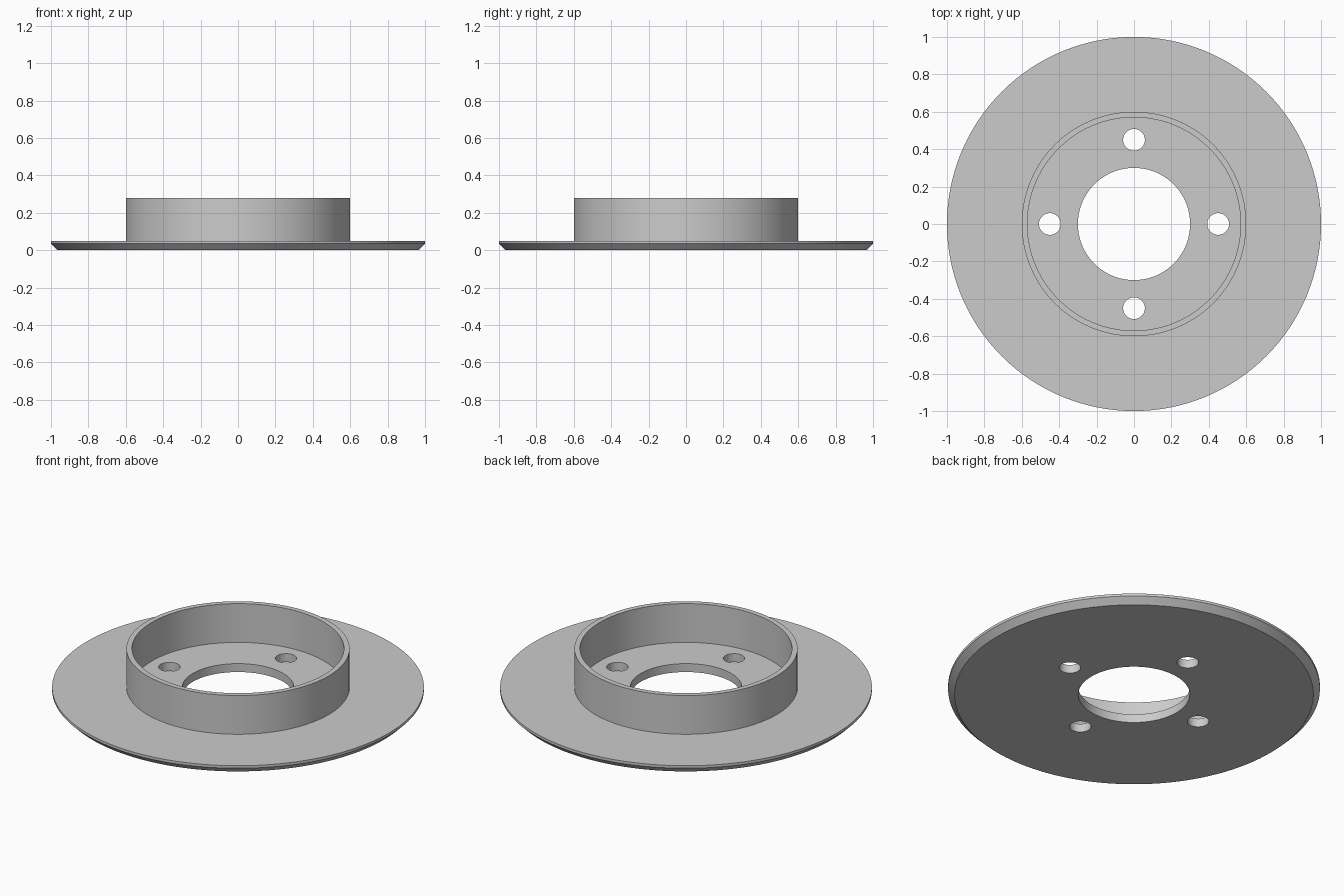
import bpy, bmesh
from math import pi, cos, sin, radians
from mathutils import Matrix, Vector

SEGMENTS = 128
HOLE_COUNT = 4
HOLE_CIRCLE, HOLE_RADIUS = 0.45, 0.058

cube = bpy.data.objects.get("Cube")
if cube:
    bpy.data.objects.remove(cube, do_unlink=True)


def make_material(name, color):
    mat = bpy.data.materials.new(name)
    mat.use_nodes = True
    mat.diffuse_color = color
    mat.node_tree.nodes["Principled BSDF"].inputs["Base Color"].default_value = color
    return mat


def make_object(name, bm):
    bmesh.ops.recalc_face_normals(bm, faces=bm.faces)
    mesh = bpy.data.meshes.new(name)
    bm.to_mesh(mesh)
    bm.free()
    obj = bpy.data.objects.new(name, mesh)
    bpy.context.collection.objects.link(obj)
    return obj


def lathe(name, profile):
    """Revolve a closed (radius, height) profile around z."""
    bm = bmesh.new()
    verts = [bm.verts.new((r, 0, z)) for r, z in profile]
    edges = [bm.edges.new((a, b)) for a, b in zip(verts, verts[1:] + verts[:1])]
    bmesh.ops.spin(bm, geom=verts + edges, cent=(0, 0, 0), axis=(0, 0, 1),
                   angle=2 * pi, steps=SEGMENTS, use_merge=True)
    bmesh.ops.remove_doubles(bm, verts=bm.verts, dist=1e-5)
    return make_object(name, bm)


# Flanged disc: chamfered lower rim, raised collar, flat floor, centre bore
disc = lathe("flanged_disc", [
    (0.30, 0.0), (0.965, 0.0), (1.0, 0.035), (1.0, 0.05),
    (0.60, 0.05), (0.60, 0.28), (0.57, 0.28), (0.57, 0.05), (0.30, 0.05),
])
disc.data.materials.append(make_material("plain_grey", (0.6, 0.6, 0.6, 1)))

# Bolt holes through the floor
bm = bmesh.new()
for i in range(HOLE_COUNT):
    a = 2 * pi * i / HOLE_COUNT
    spot = Vector((HOLE_CIRCLE * cos(a), HOLE_CIRCLE * sin(a), 0.025))
    bmesh.ops.create_cone(bm, cap_ends=True, segments=48, radius1=HOLE_RADIUS,
                          radius2=HOLE_RADIUS, depth=0.2,
                          matrix=Matrix.Translation(spot))
cutter = make_object("bolt_hole_cutter", bm)
cutter.hide_render = True

bpy.ops.object.select_all(action="DESELECT")
disc.select_set(True)
bpy.context.view_layer.objects.active = disc
holes = disc.modifiers.new("bolt_holes", "BOOLEAN")
holes.operation = "DIFFERENCE"
holes.solver = "EXACT"
holes.object = cutter
bpy.ops.object.modifier_apply(modifier=holes.name)
bpy.data.objects.remove(cutter, do_unlink=True)

bpy.ops.object.shade_smooth_by_angle(angle=radians(30))
